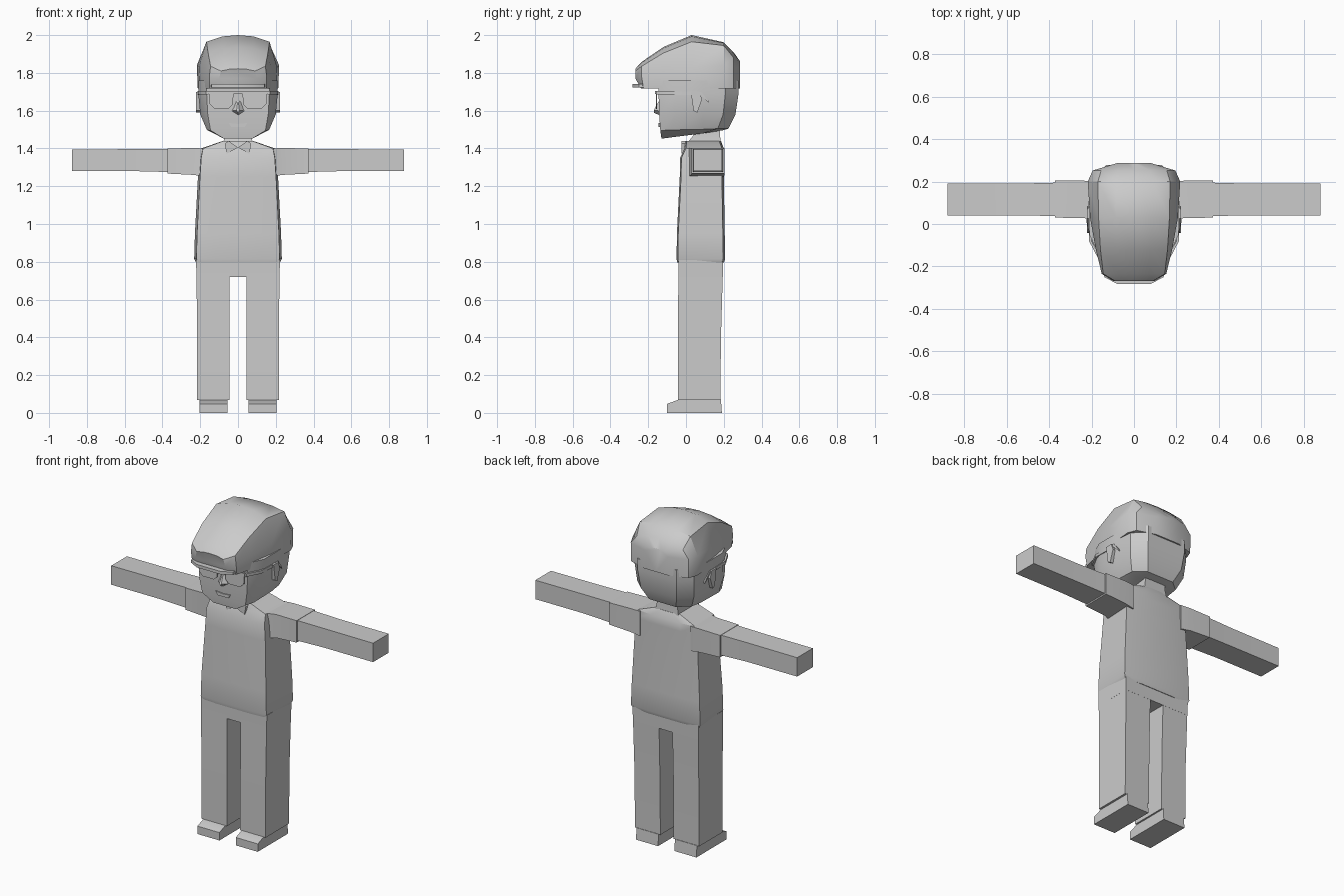
import bpy, bmesh, math

grey = bpy.data.materials.new("plain grey")
grey.diffuse_color = (0.6, 0.6, 0.6, 1)


def loft(name, rings, mirror=False, smooth=30):
    """Skin a stack of closed rings, cap both ends, optionally mirror in x."""
    bm = bmesh.new()
    loops = [[bm.verts.new(p) for p in r] for r in rings]
    n = len(loops[0])
    for a, b in zip(loops, loops[1:]):
        for i in range(n):
            j = (i + 1) % n
            bm.faces.new((a[i], a[j], b[j], b[i]))
    bm.faces.new(loops[0][::-1])
    bm.faces.new(loops[-1])
    bmesh.ops.remove_doubles(bm, verts=bm.verts, dist=1e-5)
    bmesh.ops.recalc_face_normals(bm, faces=bm.faces)
    me = bpy.data.meshes.new(name)
    bm.to_mesh(me)
    bm.free()
    me.materials.append(grey)
    ob = bpy.data.objects.new(name, me)
    bpy.context.collection.objects.link(ob)
    bpy.ops.object.select_all(action='DESELECT')
    ob.select_set(True)
    bpy.context.view_layer.objects.active = ob
    bpy.ops.object.shade_smooth_by_angle(angle=math.radians(smooth))
    if mirror:
        ob.modifiers.new("mirror", 'MIRROR').use_mirror_merge = False
    return ob


def zrect(x0, x1, y0, y1, z):
    return [(x0, y0, z), (x1, y0, z), (x1, y1, z), (x0, y1, z)]


def xrect(x, y0, y1, z0, z1):
    return [(x, y0, z0), (x, y1, z0), (x, y1, z1), (x, y0, z1)]


def plate(name, pts, y, depth, mirror=False):
    """Flat front-facing shape from x-z points."""
    return loft(name, [[(x, y, z) for x, z in pts],
                       [(x, y + depth, z) for x, z in pts]], mirror)


def sym(half):
    """Complete a ring from its +x half (front to back)."""
    return half + [(-x, y, z) for x, y, z in reversed(half)]


# shoes with a low toe
loft("shoe", [
    [(x, -0.10, 0), (x, 0.19, 0), (x, 0.185, 0.07), (x, -0.04, 0.07), (x, -0.10, 0.048)]
    for x in (0.055, 0.203)], True)

# trousers
loft("trouser_leg", [zrect(0.045, 0.216, -0.043, 0.182, 0.068),
                     zrect(0.045, 0.216, -0.043, 0.185, 0.4),
                     zrect(0.045, 0.22, -0.04, 0.195, 0.74)], True)
loft("hips", [zrect(-0.22, 0.22, -0.04, 0.195, 0.72),
              zrect(-0.222, 0.222, -0.04, 0.197, 0.81)])

# shirt body, slightly bowed front and back
def shirt_ring(w, yf, yb, z):
    return sym([(w * 0.5, yf - 0.003, z), (w * 0.95, yf + 0.004, z),
                (w, yb - 0.01, z), (w * 0.5, yb, z)])

loft("shirt", [shirt_ring(*r) for r in (
    (0.222, -0.043, 0.20, 0.795), (0.232, -0.047, 0.207, 0.815),
    (0.228, -0.045, 0.205, 0.95), (0.212, -0.03, 0.20, 1.25),
    (0.205, -0.028, 0.20, 1.35), (0.195, -0.005, 0.20, 1.40),
    (0.08, 0.0, 0.185, 1.44))])

# sleeves and arms
loft("sleeve", [xrect(0.17, 0.01, 0.20, 1.25, 1.40),
                xrect(0.235, 0.028, 0.204, 1.26, 1.402),
                xrect(0.373, 0.03, 0.205, 1.267, 1.40)], True)
loft("arm", [xrect(0.36, 0.038, 0.195, 1.275, 1.398),
             xrect(0.55, 0.04, 0.19, 1.28, 1.396),
             xrect(0.88, 0.04, 0.19, 1.28, 1.395)], True)

# neck and collar
loft("neck", [zrect(-0.08, 0.08, 0.0, 0.185, 1.42),
              zrect(-0.07, 0.07, 0.04, 0.18, 1.47),
              zrect(-0.07, 0.07, 0.05, 0.18, 1.53)])
plate("collar_wing", [(0, 1.405), (0.06, 1.372), (0.07, 1.425), (0.05, 1.44)],
      -0.025, 0.035, True)

# head: flat face, slanted cheeks, wide sides, jaw rising to the back
def head_ring(fw, yf, zf, sw, ys, bw, yb, zb):
    zs = zf + (zb - zf) * 0.3
    return sym([(fw, yf, zf), (sw, ys, zs), (sw, 0.09, (zs + zb) / 2),
                (sw * 0.95, yb * 0.75, zb), (bw, yb, zb)])

loft("head", [head_ring(*r) for r in (
    (0.075, -0.13, 1.452, 0.10, -0.08, 0.06, 0.19, 1.495),
    (0.145, -0.136, 1.495, 0.165, -0.08, 0.09, 0.225, 1.505),
    (0.160, -0.142, 1.58, 0.20, -0.06, 0.12, 0.262, 1.58),
    (0.166, -0.145, 1.69, 0.21, -0.05, 0.13, 0.278, 1.69),
    (0.166, -0.145, 1.76, 0.21, -0.05, 0.13, 0.278, 1.76))])

# face details
bx = [(-0.014, 1.66), (0.014, 1.66), (0.036, 1.598), (0, 1.575), (-0.036, 1.598)]
loft("nose", [[(x, -0.138, z) for x, z in bx],
              [(x * 0.2, -0.15 - 0.02 * (z < 1.62), 1.61 + (z - 1.61) * 0.6)
               for x, z in bx]])
plate("mouth", [(-0.05, 1.535), (0, 1.53), (0.05, 1.535), (0.035, 1.513), (-0.035, 1.513)],
      -0.145, 0.009)
loft("ear", [[(x, y, z) for y, z in ((0.025, 1.70), (0.07, 1.70), (0.085, 1.66),
                                     (0.06, 1.59), (0.04, 1.60))]
             for x in (0.19, 0.222)], True)

# glasses
plate("lens", [(0.022, 1.695), (0.155, 1.695), (0.15, 1.635), (0.125, 1.61), (0.05, 1.61),
               (0.03, 1.63)], -0.160, 0.006, True)
plate("bridge", [(-0.16, 1.703), (0.16, 1.703), (0.16, 1.688), (-0.16, 1.688)],
      -0.165, 0.012)
loft("temple", [zrect_pts for zrect_pts in (
    [(0.155, -0.16, 1.685), (0.170, -0.16, 1.685), (0.170, -0.16, 1.703), (0.155, -0.16, 1.703)],
    [(0.200, -0.08, 1.685), (0.212, -0.08, 1.685), (0.212, -0.08, 1.703), (0.200, -0.08, 1.703)],
    [(0.200, 0.08, 1.68), (0.216, 0.08, 1.68), (0.216, 0.08, 1.70), (0.200, 0.08, 1.70)],
    [(0.200, 0.12, 1.64), (0.212, 0.12, 1.64), (0.212, 0.12, 1.65), (0.200, 0.12, 1.65)])], True)

# cap: cross-sections from front to back (y, low width, mid width, mid z,
# shoulder width, shoulder z, crown z)
def cap_ring(y, wl, wm, zm, ws, zs, zt, lean=0):
    half = [(0, y + lean, 1.718), (wl, y + lean, 1.718), (wm, y, zm), (ws, y, zs),
            (ws * 0.5, y, zs + (zt - zs) * 0.8), (0, y, zt)]
    return half + [(-x, a, z) for x, a, z in half[-2:0:-1]]

loft("cap", [cap_ring(*r) for r in (
    (-0.268, 0.10, 0.10, 1.77, 0.09, 1.81, 1.822, 0.03),
    (-0.235, 0.15, 0.152, 1.78, 0.145, 1.835, 1.858, 0.01),
    (-0.12, 0.175, 0.180, 1.80, 0.158, 1.905, 1.937),
    (0.03, 0.20, 0.207, 1.83, 0.167, 1.965, 2.0),
    (0.20, 0.213, 0.218, 1.84, 0.17, 1.945, 1.962),
    (0.252, 0.192, 0.195, 1.83, 0.155, 1.88, 1.91),
    (0.287, 0.08, 0.08, 1.83, 0.06, 1.852, 1.86))], smooth=35)

# short visor
visor = [(-0.145, -0.20), (-0.14, -0.25), (-0.08, -0.282), (0.08, -0.282),
         (0.14, -0.25), (0.145, -0.20)]
loft("visor", [[(x, y, z) for x, y in visor] for z in (1.722, 1.74)])
